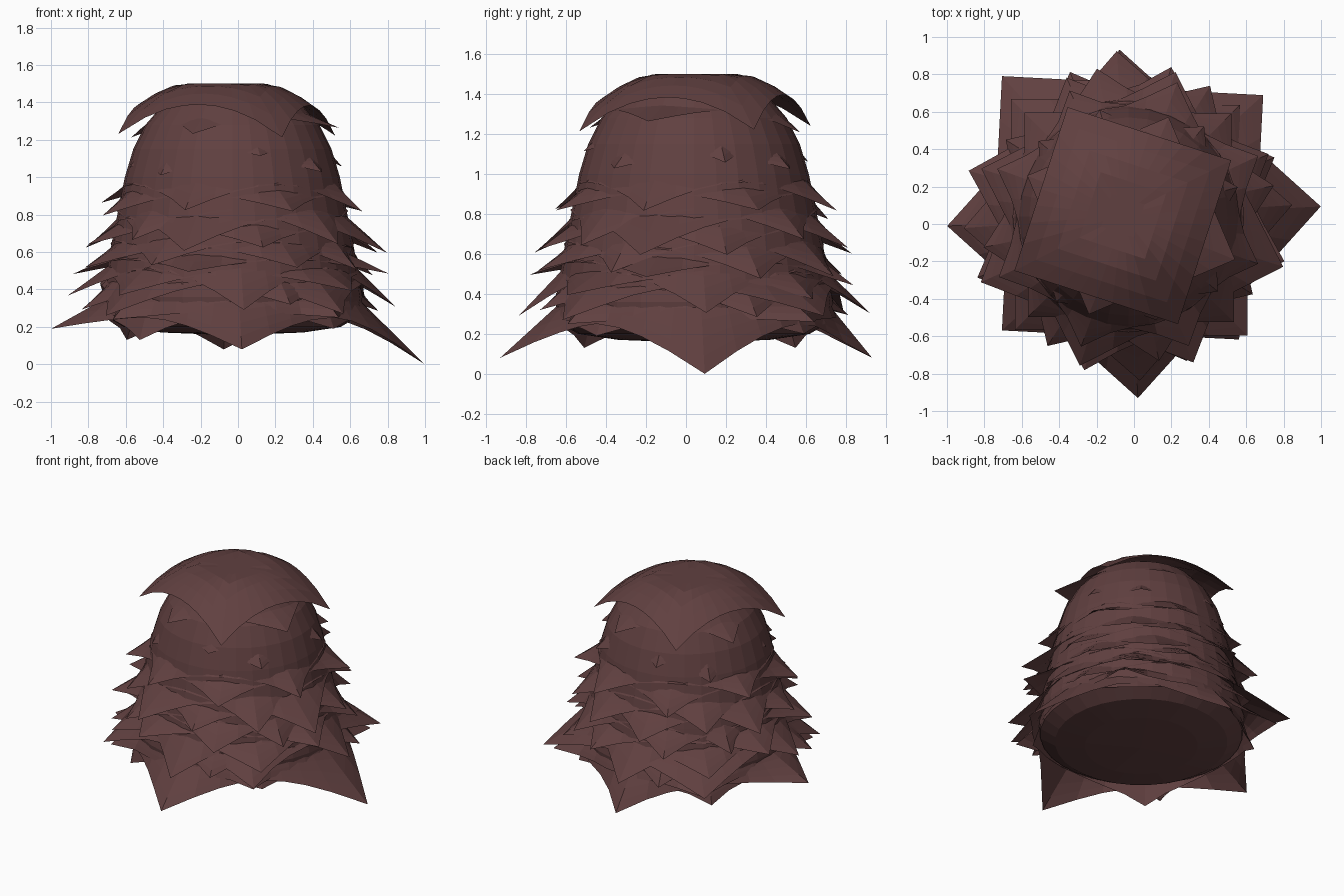
import bpy, bmesh, math, random

if "Cube" in bpy.data.objects:
    bpy.data.objects.remove(bpy.data.objects["Cube"])

random.seed(4)
CX, CY, N = -0.03, 0.04, 32

mat = bpy.data.materials.new("dark brown thatch")
mat.diffuse_color = (0.118, 0.051, 0.051, 1)
mat.use_nodes = True
mat.node_tree.nodes["Principled BSDF"].inputs["Base Color"].default_value = mat.diffuse_color

# dome outline with a shallow bowl underneath, (radius, height)
PROFILE = [(0, .155), (.38, .17), (.58, .2), (.68, .26), (.695, .36), (.68, .45),
           (.645, .65), (.615, .8), (.575, 1.0), (.53, 1.15), (.465, 1.28),
           (.37, 1.39), (.27, 1.45), (.12, 1.485), (0, 1.49)]


def body_radius(z):
    for (r0, z0), (r1, z1) in zip(PROFILE, PROFILE[1:]):
        if z0 <= z <= z1:
            return r0 + (r1 - r0) * (z - z0) / (z1 - z0)
    return 0.0


def rings_to_object(name, rings):
    """Join rings of points; a ring of radius zero becomes a single point."""
    bm = bmesh.new()
    rows = [[bm.verts.new(p) for p in ring] for ring in rings]
    for a, b in zip(rows, rows[1:]):
        for i in range(N):
            j = (i + 1) % N
            bm.faces.new((a[i], a[j], b[j], b[i]))
    bmesh.ops.remove_doubles(bm, verts=bm.verts, dist=1e-5)
    bmesh.ops.recalc_face_normals(bm, faces=bm.faces)
    me = bpy.data.meshes.new(name)
    bm.to_mesh(me)
    bm.free()
    me.materials.append(mat)
    ob = bpy.data.objects.new(name, me)
    bpy.context.collection.objects.link(ob)
    return ob


def polar(r, a, z):
    return (CX + r * math.cos(a), CY + r * math.sin(a), z)


# solid dome
rings_to_object("dome_body", [[polar(r, 2 * math.pi * i / N, z) for i in range(N)]
                              for r, z in PROFILE])


def sheet(name, z0, angle, tips, mid_drop=0.04, lip=0.01, bend=1.0, rim=None):
    """Square sheet draped round the dome; tips = four (radius, height) corners."""
    rin = max(body_radius(z0) - 0.03, 0.0)
    if rim is None:
        rim = body_radius(z0 - mid_drop) + lip
    rings = []
    for k in range(5):
        t = k / 4
        ring = []
        for i in range(N):
            q = i * 4 / N                       # corner position round the square
            near = int(q + 0.5) % 4
            tr, tz = tips[near]
            off = (q - int(q + .5)) * math.pi / 2
            s = tr * math.sqrt(.5) / math.cos(math.pi / 4 - abs(off))
            c = ((s / tr - math.sqrt(.5)) / (1 - math.sqrt(.5)))
            c = max(c, 0) ** .85
            s = max(s, rim)
            drop = mid_drop + (z0 - tz - mid_drop) * c
            ring.append(polar(rin + (s - rin) * t, math.radians(angle) + q * math.pi / 2,
                              z0 - drop * t ** bend))
        rings.append(ring)
    return rings_to_object(name, rings)


# crown sheet lying over the top, bent down at the corners
rings = []
for t in (0, .2, .4, .6, .8, 1):
    ring = []
    for i in range(N):
        q = i * 4 / N
        r = t * .46 / math.cos(math.pi / 4 - abs(q - math.floor(q + .5)) * math.pi / 2)
        a = math.radians(27) + q * math.pi / 2
        x, y = r * math.cos(a) - .06, r * math.sin(a) + .045
        d = math.hypot(x + .07, y - .055)
        ring.append((x, y, 1.5 - max(0, d - .22) ** 1.6 * 1.05))
    rings.append(ring)
rings_to_object("crown_sheet", rings)

# middle layers: start height, corner angle, corner reach, tip height
LAYERS = [
    (1.36, 68, .59, 1.24), (1.21, 15, .59, 1.08), (1.14, 50, .61, 1.00),
    (1.00, 70, .74, .85), (.95, 25, .74, .79),
    (.86, 45, .78, .68), (.82, 72, .84, .62), (.77, 12, .80, .62),
    (.70, 58, .80, .52), (.67, 24, .84, .48), (.60, 74, .86, .46),
    (.55, 4, .89, .33), (.53, 45, .87, .40), (.47, 22, .86, .32),
]
for n, (z0, ang, reach, tip) in enumerate(LAYERS):
    tips = [(reach + random.uniform(-.03, .03), tip + random.uniform(-.04, .04))
            for _ in range(4)]
    sheet(f"thatch_layer_{n + 1}", z0, ang, tips, lip=-.006 if z0 > 1.02 else .008)

# two boxy skirt sheets, wide corners at nearly one height
sheet("square_skirt", .48, 42, [(.97, .29), (1.01, .3), (.91, .26), (.885, .27)],
      mid_drop=.045, rim=.708)
sheet("inner_skirt", .38, 42, [(.9, .26), (.92, .27), (.86, .24), (.85, .25)],
      mid_drop=.1, rim=.715, bend=1.4)

# small flaps hanging at the left front and left back
sheet("left_flaps", .33, 48, [(.74, .2), (.76, .13), (.74, .13), (.73, .19)],
      mid_drop=.06, rim=.70, bend=1.2)

# lowest sheet with long drooping corners
sheet("bottom_skirt", .36, 3, [(1.03, 0), (.893, .08), (.97, .19), (.972, .08)],
      mid_drop=.11, bend=1.0, rim=.71)
